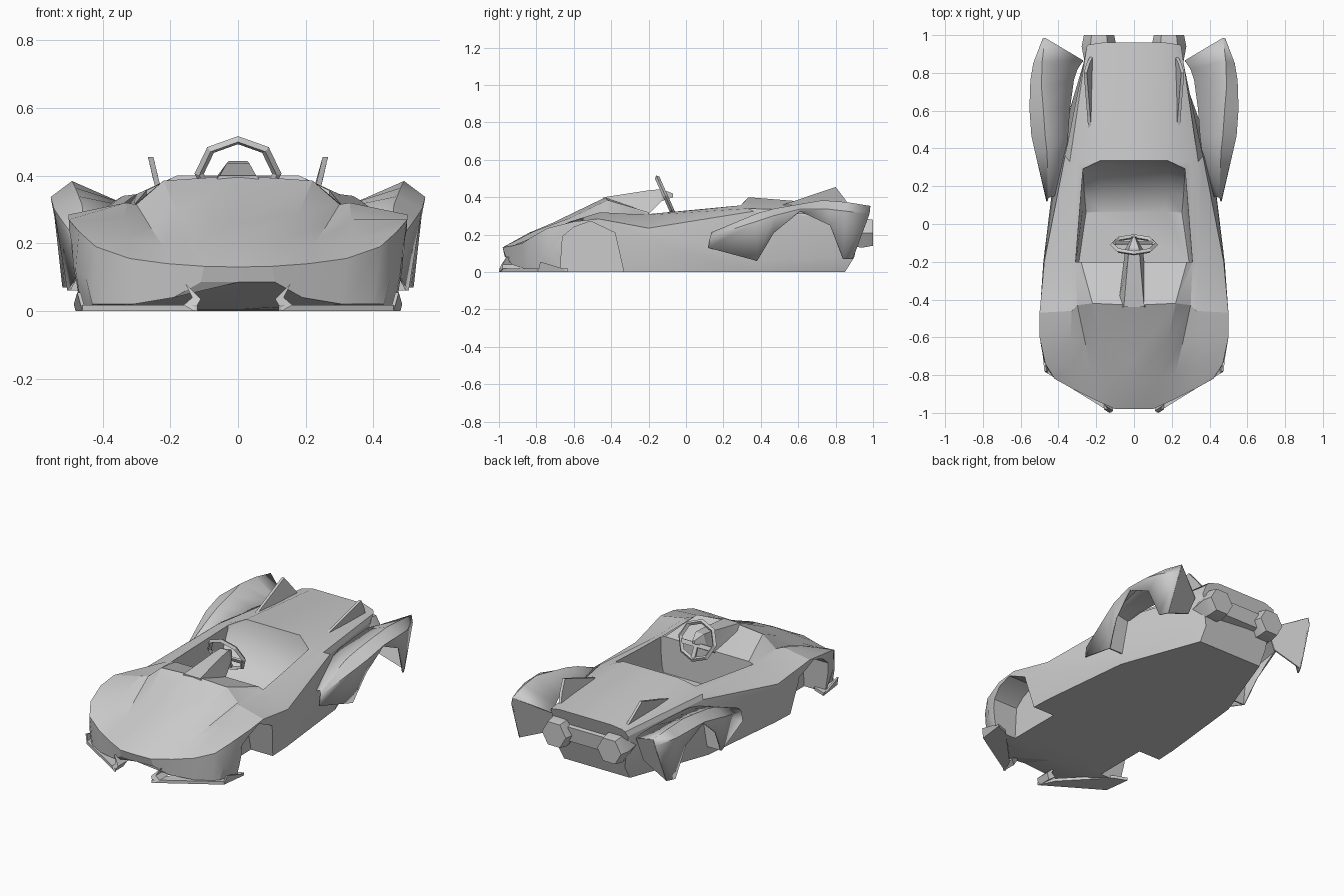
import bpy, bmesh, math
from mathutils import Vector

old = bpy.data.objects.get("Cube")
if old:
    bpy.data.objects.remove(old, do_unlink=True)

grey = bpy.data.materials.new("plain_grey")
grey.use_nodes = True
colour = (0.6, 0.6, 0.6, 1)
grey.diffuse_color = colour
grey.node_tree.nodes["Principled BSDF"].inputs["Base Color"].default_value = colour


def finish(obj, angle=22):
    obj.data.materials.clear()
    obj.data.materials.append(grey)
    bpy.ops.object.select_all(action="DESELECT")
    obj.select_set(True)
    bpy.context.view_layer.objects.active = obj
    bpy.ops.object.shade_smooth_by_angle(angle=math.radians(angle))
    return obj


def loft(name, rings, closed=True, caps=True):
    """Skin a row of rings with quads, and close both ends if asked."""
    bm = bmesh.new()
    rows = [[bm.verts.new(p) for p in ring] for ring in rings]
    count = len(rows[0])
    for a, b in zip(rows, rows[1:]):
        for i in range(count if closed else count - 1):
            j = (i + 1) % count
            bm.faces.new((a[i], a[j], b[j], b[i]))
    if caps:
        bm.faces.new(rows[0])
        bm.faces.new(rows[-1])
    bmesh.ops.recalc_face_normals(bm, faces=bm.faces)
    mesh = bpy.data.meshes.new(name)
    bm.to_mesh(mesh)
    bm.free()
    obj = bpy.data.objects.new(name, mesh)
    bpy.context.collection.objects.link(obj)
    return finish(obj)


def prism(name, outline, offset):
    """Sweep a flat outline along an offset."""
    move = Vector(offset)
    return loft(name, [outline, [Vector(p) + move for p in outline]])


def flip(points, side):
    return [(side * x, y, z) for x, y, z in points]


def both_sides(name, build):
    for label, side in (("left", 1), ("right", -1)):
        build(label + "_" + name, side)


def carve(target, cutter):
    cutter.hide_render = True
    modifier = target.modifiers.new("cut", "BOOLEAN")
    modifier.operation = "DIFFERENCE"
    modifier.solver = "EXACT"
    modifier.object = cutter
    bpy.context.view_layer.objects.active = target
    bpy.ops.object.modifier_apply(modifier=modifier.name)
    bpy.data.objects.remove(cutter, do_unlink=True)


# Body: lengthwise rails from the nose lip to the undercut tail
centre = [(0, -.97, .085), (0, -.98, .13), (0, -.84, .21), (0, -.72, .26),
          (0, -.43, .4), (0, -.2, .32), (0, .335, .4), (0, .96, .35)]
crown = [(.11, -.965, .085), (.1, -.98, .132), (.13, -.82, .215), (.18, -.62, .29),
         (.22, -.42, .385), (.28, -.2, .32), (.18, .335, .4), (.17, .96, .35)]
valley = [(.19, -.93, .04), (.21, -.93, .14), (.22, -.79, .19), (.26, -.62, .25),
          (.3, -.43, .315), (.31, -.2, .31), (.3, .33, .345), (.24, .95, .335)]
shoulder = [(.31, -.87, .02), (.32, -.875, .155), (.33, -.76, .21), (.335, -.62, .27),
            (.33, -.46, .32), (.34, -.2, .305), (.34, .33, .34), (.25, .94, .32)]
side_edge = [(.4, -.82, .02), (.42, -.82, .19), (.47, -.74, .235), (.5, -.6, .27),
             (.5, -.47, .285), (.475, -.2, .235), (.365, .36, .325), (.25, .91, .28)]
sill = [(.43, -.79, .02), (.45, -.78, .1), (.48, -.72, .12), (.495, -.6, .15),
        (.495, -.42, .19), (.48, -.2, .17), (.41, .37, .06), (.22, .9, .08)]
floor = [(.43, -.74, .005), (.44, -.72, .005), (.46, -.68, 0), (.47, -.6, 0),
         (.47, -.42, 0), (.46, -.2, 0), (.4, .36, 0), (.22, .85, 0)]
keel = [(0, y, z) for x, y, z in floor]
rings = []
for half in zip(centre, crown, valley, shoulder, side_edge, sill, floor, keel):
    rings.append(list(half) + flip(reversed(half[1:-1]), -1))
body = loft("body", rings)

# Cockpit opening, scooped up to the rear like a bowl
opening = [(.31, -.2), (.27, .3), (.18, .335), (-.18, .335), (-.27, .3), (-.31, -.2)]
levels = ((.1, .94, .2), (.14, .97, .5), (.22, .99, .78), (.33, 1, .96), (.4, 1, 1), (.7, 1, 1))
tub = loft("cockpit_cutter", [[(x * wide, y * (deep if y > 0 else 1), z) for x, y in opening]
                              for z, wide, deep in levels])
carve(body, tub)

# Front wheel arches
arch = [(-.68, -.1), (-.66, .19), (-.6, .24), (-.51, .272), (-.38, .21), (-.31, -.1)]
for side in (1, -1):
    outline = [(side * .32, y, z) for y, z in arch]
    carve(body, prism("arch_cutter", outline, (side * .4, 0, 0)))
finish(body)

# Rear fenders: a folded shell over each rear wheel space
fender_lip = [(.46, .12, .13), (.5, .38, .06), (.525, .47, .21), (.54, .61, .325),
              (.535, .77, .25), (.515, .84, .07), (.49, .89, .07)]
fender_outer = [(.46, .13, .19), (.52, .38, .27), (.54, .47, .3), (.55, .61, .335),
                (.545, .76, .335), (.53, .85, .325), (.48, .98, .31)]
fender_top = [(.45, .14, .21), (.46, .38, .31), (.47, .47, .335), (.48, .61, .36),
              (.49, .73, .38), (.485, .86, .37), (.47, .985, .35)]
fender_inner = [(.42, .15, .2), (.36, .38, .29), (.35, .47, .31), (.34, .61, .315),
                (.32, .76, .305), (.3, .82, .29), (.27, .865, .26)]


def fender(name, side):
    stations = zip(fender_lip, fender_outer, fender_top, fender_inner)
    shell = loft(name, [flip(s, side) for s in stations], closed=False, caps=False)
    skin = shell.modifiers.new("skin", "SOLIDIFY")
    skin.thickness = .008
    skin.offset = 0
    # Walls ahead of and behind the wheel space
    ahead = [fender_lip[1], fender_outer[1], fender_top[1], fender_inner[1], (.38, .38, .06)]
    behind = [fender_lip[-1], fender_outer[-1], fender_top[-1], fender_inner[-1], (.32, .865, .14)]
    for label, wall in (("_front_wall", ahead), ("_rear_wall", behind)):
        prism(name + label, flip(wall, side), (0, -.008, 0))


both_sides("rear_fender", fender)


# Upright tail fins
def fin(name, side):
    blade = [(.225, .49, .35), (.25, .8, .455), (.235, .85, .39), (.215, .89, .33), (.22, .6, .33)]
    prism(name, flip(blade, side), (side * .016, 0, 0))


both_sides("tail_fin", fin)


# Solid six-sided exhausts joined by a bar
def exhaust(name, side):
    steps = ((.82, .07), (.94, .092), (1, .08))
    turns = [math.radians(60 * i) for i in range(6)]
    loft(name, [[(side * .185 + r * math.cos(t), y, .21 + r * math.sin(t)) for t in turns]
                for y, r in steps])


both_sides("exhaust", exhaust)
bar = [(-.12, .85, .15), (-.12, .95, .17), (-.12, .96, .26), (-.12, .85, .28)]
prism("exhaust_bar", bar, (.24, 0, 0))


# Front splitter blades with inner struts
def splitter(name, side):
    blade = [(.12, -1, 0), (.46, -.79, 0), (.48, -.63, 0), (.4, -.66, 0), (.17, -.9, 0)]
    prism(name, flip(blade, side), (0, 0, .018))
    strut = [(.155, -.96, .08), (.11, -.99, .035), (.13, -1, 0), (.16, -.98, .018), (.135, -.98, .04)]
    prism(name + "_strut", flip(strut, side), (0, .09, 0))
    winglet = [(.46, -.79, 0), (.475, -.78, .055), (.485, -.66, .02), (.48, -.63, 0)]
    prism(name + "_winglet", flip(winglet, side), (side * -.01, 0, 0))


both_sides("splitter", splitter)


# Steering column
def column_ring(y, half, top, bottom):
    return [(-half, y, bottom), (-half * .6, y, top), (half * .6, y, top), (half, y, bottom)]


loft("steering_column", [column_ring(-.44, .09, .4, .36), column_ring(-.2, .055, .437, .31),
                         column_ring(-.13, .045, .443, .38), column_ring(-.07, .01, .42, .4)])

# Steering wheel: eight-sided rim, crossbar and lower spoke
hub = Vector((0, -.11, .406))
tilt = math.radians(114)
down = Vector((0, -math.cos(tilt), -math.sin(tilt)))
bpy.ops.mesh.primitive_torus_add(major_segments=8, minor_segments=4, major_radius=.108,
                                 minor_radius=.013, location=hub, rotation=(tilt, 0, 0))
bpy.context.object.name = "steering_wheel_rim"
bpy.context.object.scale.x = 1.06
finish(bpy.context.object)
for name, size, place in (("wheel_crossbar", (.2, .025, .012), hub + down * .025),
                          ("wheel_lower_spoke", (.025, .09, .012), hub + down * .06)):
    bpy.ops.mesh.primitive_cube_add(size=1, location=place, rotation=(tilt, 0, 0))
    bpy.context.object.name = name
    bpy.context.object.scale = size
    finish(bpy.context.object)
